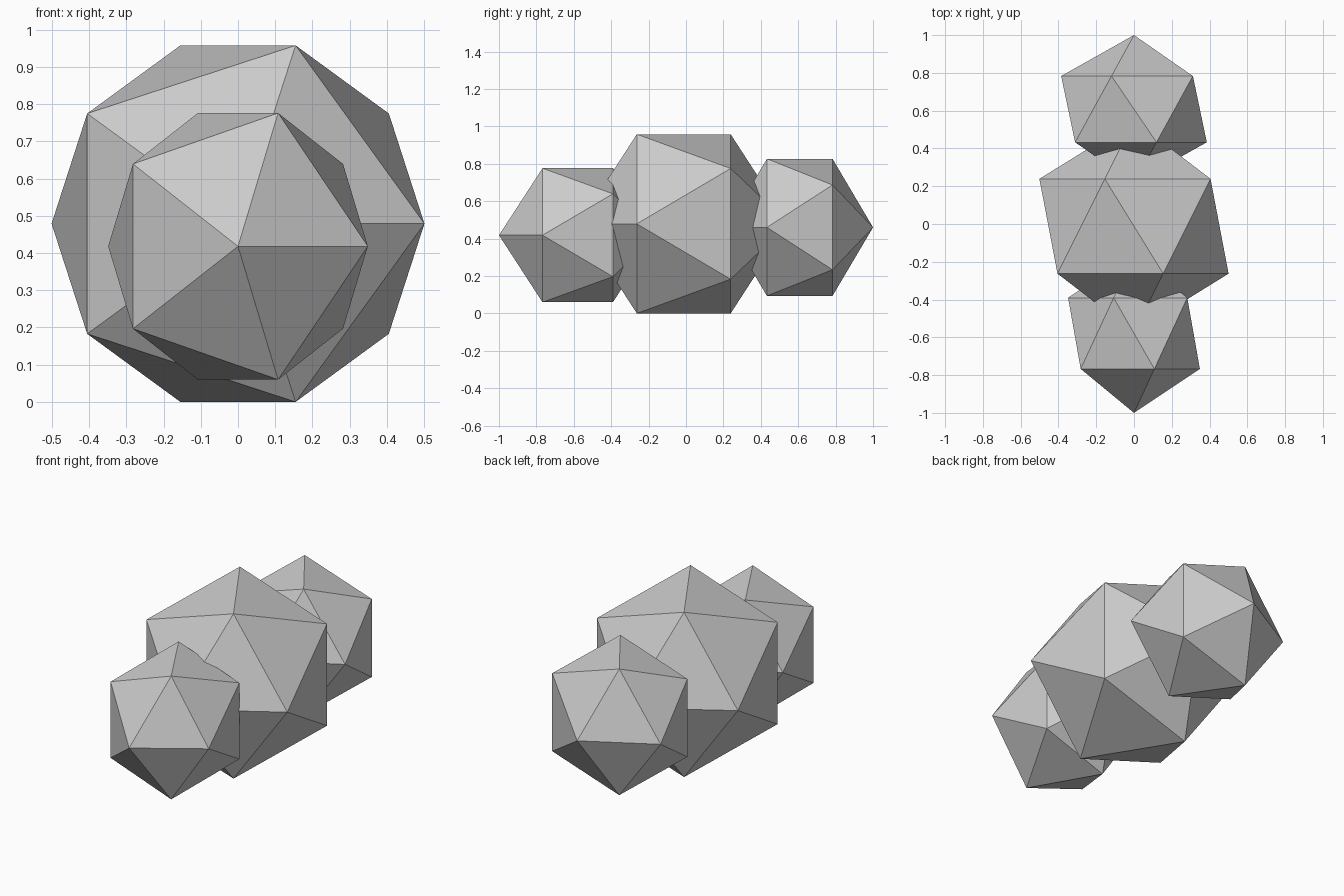
import bpy
import math

if "Cube" in bpy.data.objects:
    bpy.data.objects.remove(bpy.data.objects["Cube"])


def ball(name, centre, size):
    """Icosahedron with its poles along y; size = circumradius in x, y, z."""
    bpy.ops.mesh.primitive_ico_sphere_add(
        subdivisions=1, radius=1, location=centre, rotation=(math.pi / 2, 0, 0))
    obj = bpy.context.object
    obj.name = name
    sx, sy, sz = size
    obj.scale = (sx, sz, sy)  # local y and z swap after the rotation
    bpy.ops.object.transform_apply(location=False, rotation=True, scale=True)
    return obj


# Three overlapping low-poly lumps in a row, front to back
ball("front_lump", (0, -0.579, 0.418), (0.390, 0.421, 0.421))
ball("middle_lump", (0, -0.012, 0.479), (0.560, 0.561, 0.563))
ball("back_lump", (0, 0.608, 0.460), (0.431, 0.392, 0.431))

# Rest the middle lump exactly on z = 0
mid = bpy.data.objects["middle_lump"]
mid.location.z = -min(v.co.z for v in mid.data.vertices)
